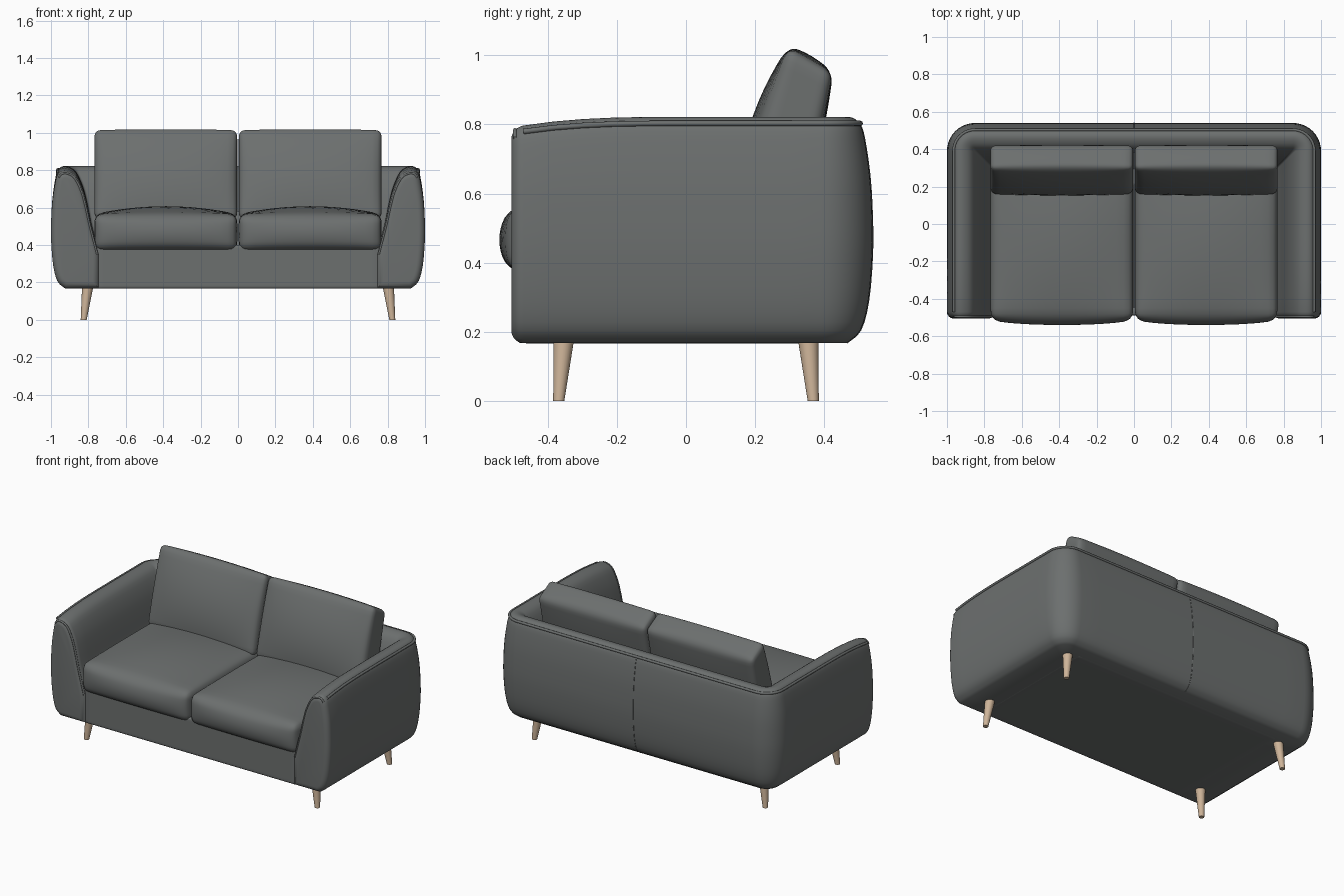
import bpy, bmesh, math
from mathutils import Vector

cube = bpy.data.objects.get("Cube")
if cube:
    bpy.data.objects.remove(cube, do_unlink=True)


def material(name, rgb):
    m = bpy.data.materials.new(name)
    m.use_nodes = True
    m.diffuse_color = (*rgb, 1)
    bsdf = m.node_tree.nodes["Principled BSDF"]
    bsdf.inputs["Base Color"].default_value = (*rgb, 1)
    bsdf.inputs["Roughness"].default_value = 0.8
    return m


GREY = material("grey_fabric", (0.15, 0.16, 0.158))
WOOD = material("pale_wood", (0.62, 0.46, 0.32))


def finish(name, bm, mat, angle=50):
    bmesh.ops.recalc_face_normals(bm, faces=bm.faces)
    mesh = bpy.data.meshes.new(name)
    bm.to_mesh(mesh)
    bm.free()
    mesh.materials.append(mat)
    ob = bpy.data.objects.new(name, mesh)
    bpy.context.collection.objects.link(ob)
    bpy.ops.object.select_all(action="DESELECT")
    ob.select_set(True)
    bpy.context.view_layer.objects.active = ob
    bpy.ops.object.shade_smooth_by_angle(angle=math.radians(angle))


def spline(points, steps=3):
    """Smooth curve through the given points."""
    p = [Vector(q) for q in points]
    p = [2 * p[0] - p[1]] + p + [2 * p[-1] - p[-2]]
    out = []
    for a, b, c, d in zip(p, p[1:], p[2:], p[3:]):
        for i in range(steps):
            t = i / steps
            out.append(0.5 * (2 * b + (c - a) * t + (2 * a - 5 * b + 4 * c - d) * t * t
                              + (3 * b - a - 3 * c + d) * t ** 3))
    return out + [p[-2]]


def cushion(name, x0, x1, side, radius, front=0.0, top=0.0, back=0.0):
    """Rounded box over a four-corner side outline, with swollen faces."""
    fb, ft, bt, bb = [Vector(q) for q in side]
    half = Vector(((x1 - x0) / 2, ((bb - fb).length + (bt - ft).length) / 4,
                   ((ft - fb).length + (bt - bb).length) / 4))
    bm = bmesh.new()
    bmesh.ops.create_cube(bm, size=2)
    bmesh.ops.subdivide_edges(bm, edges=bm.edges[:], cuts=17, use_grid_fill=True)
    for v in bm.verts:
        p = Vector([math.sin(c * math.pi / 2) * h for c, h in zip(v.co, half)])
        core = Vector([max(radius - h, min(h - radius, c)) for c, h in zip(p, half)])
        if (p - core).length > 1e-6:
            p = core + (p - core).normalized() * radius
        x, y, z = [c / h for c, h in zip(p, half)]
        u, w = (y + 1) / 2, (z + 1) / 2
        q = fb.lerp(bb, u).lerp(ft.lerp(bt, u), w)
        rx, ry, rz = [max(0.0, 1 - c * c) for c in (x, y, z)]
        q.x += math.sqrt(rx) * rz * (back * u - front * (1 - u))
        q.y += rx * ry * top * w
        v.co = ((x0 + x1) / 2 + x * half.x, q.x, q.y)
    finish(name, bm, GREY)


def tube(name, points, radius):
    """Thin round cord along a path."""
    cu = bpy.data.curves.new(name, "CURVE")
    cu.dimensions = "3D"
    cu.bevel_depth = radius
    cu.bevel_resolution = 2
    sp = cu.splines.new("POLY")
    sp.points.add(len(points) - 1)
    for pt, co in zip(sp.points, points):
        pt.co = (*co, 1)
    cu.materials.append(GREY)
    ob = bpy.data.objects.new(name, cu)
    bpy.context.collection.objects.link(ob)
    bpy.ops.object.select_all(action="DESELECT")
    ob.select_set(True)
    bpy.context.view_layer.objects.active = ob
    bpy.ops.object.convert(target="MESH")


# Shell section: (inset from outer outline, height), outer bottom to inner bottom
SECTION = spline([(.075, .168), (.035, .205), (.012, .29), (.001, .42), (.001, .53),
                  (.008, .65), (.024, .76), (.037, .80), (.06, .82), (.095, .818),
                  (.135, .79), (.172, .71), (.195, .62), (.215, .52), (.24, .42),
                  (.258, .35)]) + [Vector((.258, .168))]
FRONT, BACK, CORNER, CAP = -.505, .54, .15, .035


def outline(d):
    """Half of the U-shaped plan at inset d, from arm front to back centre."""
    r = max(CORNER - d, .012)
    cx, cy = 1 - d - r, BACK - d - r
    start = FRONT + CAP
    pts = [(1 - d, start + (cy - start) * i / 10) for i in range(10)]
    pts += [(cx + r * math.cos(a), cy + r * math.sin(a))
            for a in [math.pi / 2 * i / 10 for i in range(11)]]
    return pts + [(cx * i / 6, BACK - d) for i in range(5, -1, -1)]


def place(x, y, z):
    """Lower the arm tops gently toward the front."""
    drop = .03 * max(0, -y / .5) ** 3 * max(0, (z - .5) / .32)
    return Vector((x, y, z - drop))


def inset_section(e):
    """Section shrunk evenly by e."""
    n, out = len(SECTION), []
    for i, p in enumerate(SECTION):
        a = (p - SECTION[i - 1]).normalized()
        b = (SECTION[(i + 1) % n] - p).normalized()
        na, nb = Vector((a.y, -a.x)), Vector((b.y, -b.x))
        out.append(p + (na + nb) * e / (1 + na.dot(nb)))
    return out


def cap_ring(t):
    e, y = CAP * (1 - math.cos(t)), FRONT + CAP * (1 - math.sin(t))
    return [place(1 - d, y, z) for d, z in inset_section(e)]


# Continuous arm and back shell
half_rings = [cap_ring(math.pi / 2 * i / 6) for i in range(6, 0, -1)]
plans = [(outline(p.x), p.y) for p in SECTION]
for s in range(len(plans[0][0])):
    half_rings.append([place(*pl[s], z) for pl, z in plans])
mirror = [[Vector((-p.x, p.y, p.z)) for p in r] for r in half_rings[-2::-1]]
bm = bmesh.new()
rings = [[bm.verts.new(p) for p in r] for r in half_rings + mirror]
for r0, r1 in zip(rings, rings[1:]):
    for i in range(len(r0)):
        j = (i + 1) % len(r0)
        bm.faces.new((r0[i], r0[j], r1[j], r1[i]))
bm.faces.new(rings[0])
bm.faces.new(rings[-1])
finish("arm_and_back_shell", bm, GREY)

# Piping round the upper rim and down each arm front
rim = [place(x, y, .803) for x, y in outline(.036)]
tube("rim_piping", rim + [Vector((-p.x, p.y, p.z)) for p in rim[-2::-1]], .008)
seam = cap_ring(math.pi / 4)[20:-1]
for side, label in ((1, "left"), (-1, "right")):
    tube(label + "_arm_piping", [Vector((p.x * side, p.y, p.z)) for p in seam], .006)
tube("back_centre_seam", [(0, BACK - p.x, p.y) for p in SECTION[:22]], .002)

# Base and cushions
cushion("seat_base", -.76, .76, [(-.488, .167), (-.488, .40), (.40, .40), (.40, .167)], .012)
for side, label in ((1, "left"), (-1, "right")):
    x0, x1 = sorted((.004 * side, .768 * side))
    cushion(label + "_seat_cushion", x0, x1,
            [(-.505, .368), (-.505, .565), (.32, .565), (.32, .368)], .045,
            front=.035, top=.042)
    cushion(label + "_back_cushion", x0, x1,
            [(.155, .54), (.295, 1.025), (.425, .95), (.33, .54)], .032,
            front=.045, top=.012, back=.012)

# Tapered splayed legs
for sx, xn in ((1, "left"), (-1, "right")):
    for sy, yn in ((-1, "front"), (1, "back")):
        bm = bmesh.new()
        bmesh.ops.create_cone(bm, cap_ends=True, segments=24, radius1=.016,
                              radius2=.031, depth=.19)
        for v in bm.verts:
            z = v.co.z + .095
            v.co = (v.co.x + sx * (.825 - .12 * z), v.co.y + sy * (.368 - .08 * z), z)
        finish(f"{yn}_{xn}_leg", bm, WOOD)
